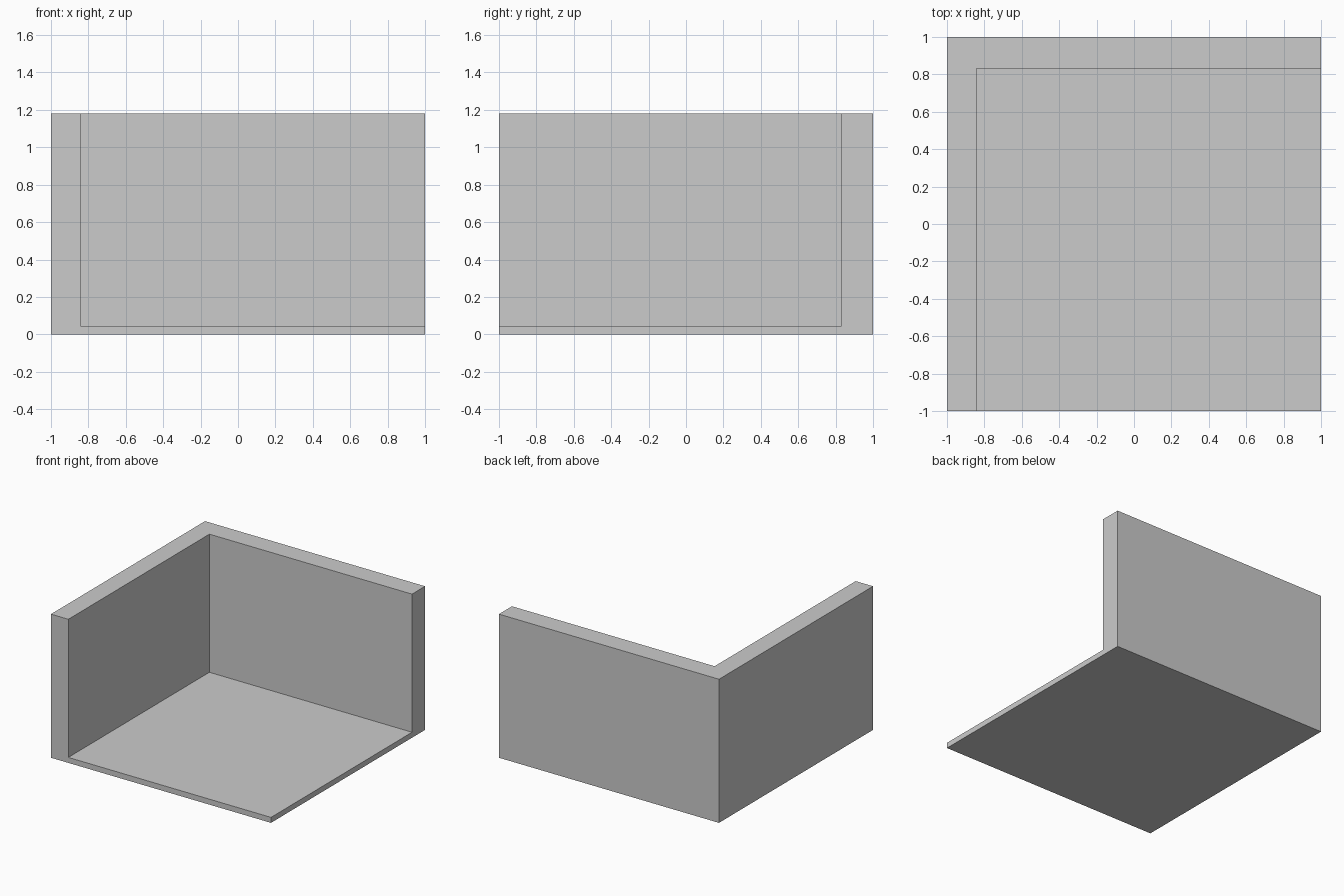
import bpy
from mathutils import Vector

if "Cube" in bpy.data.objects:
    bpy.data.objects.remove(bpy.data.objects["Cube"])

HEIGHT = 1.18
FLOOR = 0.045      # top of the floor slab
LEFT_IN = -0.842   # inner face of the left wall
BACK_IN = 0.831    # inner face of the back wall


def box(name, low, high):
    low, high = Vector(low), Vector(high)
    bpy.ops.mesh.primitive_cube_add(size=1, location=(low + high) / 2)
    obj = bpy.context.object
    obj.name = name
    obj.scale = high - low
    bpy.ops.object.transform_apply(location=True, rotation=True, scale=True)
    return obj


# Open room corner: a solid block, hollowed from the front, right and top
room = box("room_corner", (-1, -1, 0), (1, 1, HEIGHT))
space = box("room_space_cutter", (LEFT_IN, -1.5, FLOOR), (1.5, BACK_IN, HEIGHT + 0.5))
space.hide_render = True

cut = room.modifiers.new("hollow", 'BOOLEAN')
cut.operation = 'DIFFERENCE'
cut.solver = 'EXACT'
cut.object = space

# Apply the cut and drop the helper
bpy.context.view_layer.objects.active = room
bpy.ops.object.modifier_apply(modifier=cut.name)
bpy.data.objects.remove(space, do_unlink=True)
